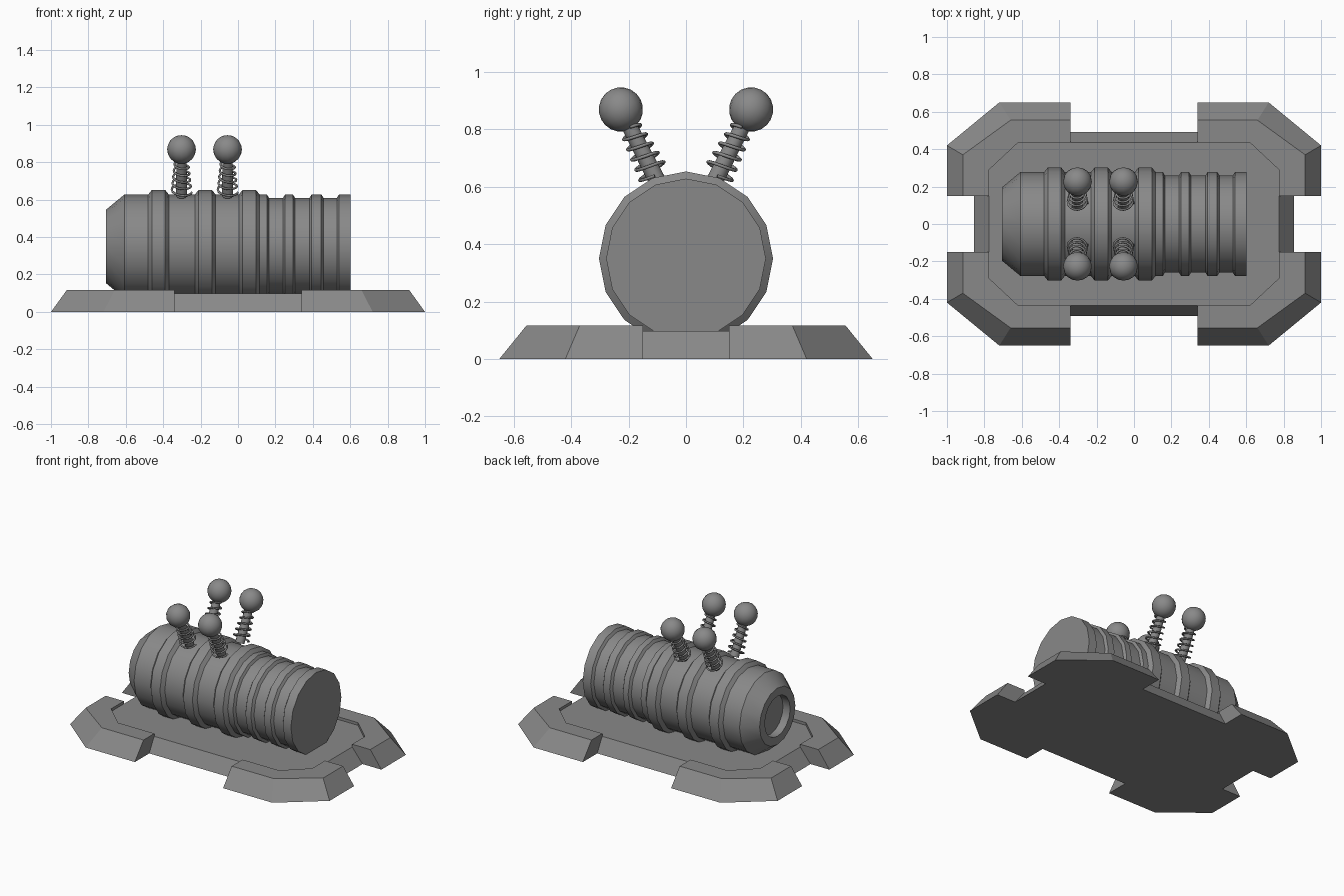
import bpy, bmesh, math
from mathutils import Vector, Matrix

cube = bpy.data.objects.get("Cube")
if cube:
    bpy.data.objects.remove(cube)

grey = bpy.data.materials.new("plain grey")
grey.use_nodes = True
COLOUR = (0.25, 0.25, 0.25, 1)
grey.diffuse_color = COLOUR
grey.node_tree.nodes["Principled BSDF"].inputs["Base Color"].default_value = COLOUR


def finish(name, bm, smooth=True):
    """Turn a bmesh into a linked grey object."""
    bmesh.ops.recalc_face_normals(bm, faces=bm.faces)
    mesh = bpy.data.meshes.new(name)
    bm.to_mesh(mesh)
    bm.free()
    mesh.materials.append(grey)
    obj = bpy.data.objects.new(name, mesh)
    bpy.context.collection.objects.link(obj)
    if smooth:
        bpy.ops.object.select_all(action='DESELECT')
        obj.select_set(True)
        bpy.context.view_layer.objects.active = obj
        bpy.ops.object.shade_smooth_by_angle(angle=math.radians(30))
    return obj


def loft(bm, rings, closed):
    """Bridge successive rings of points and cap the first and last."""
    rows = [[bm.verts.new(p) for p in ring] for ring in rings]
    n = len(rows[0])
    for a, b in zip(rows, rows[1:]):
        for i in range(n if closed else n - 1):
            j = (i + 1) % n
            bm.faces.new((a[i], a[j], b[j], b[i]))
    bm.faces.new(rows[0])
    bm.faces.new(rows[-1])


def octagon(hx, hy, cx, cy, z):
    """Rectangle with cut corners; cx, cy are where the cuts begin."""
    quarter = [(hx, cy), (cx, hy)]
    pts = quarter + [(-x, y) for x, y in reversed(quarter)]
    pts += [(-x, -y) for x, y in pts]
    return [(x, y, z) for x, y in pts]


# Base plate with sloping edges
bm = bmesh.new()
loft(bm, [octagon(0.855, 0.492, 0.66, 0.32, 0),
          octagon(0.775, 0.437, 0.62, 0.29, 0.098)], True)
finish("base_plate", bm, smooth=False)

# Raised corner blocks: a sloped section swept round one corner, then mirrored
TOP = 0.117
stations = [  # outer bottom, outer top, inner edge
    ((0.34, 0.65), (0.34, 0.555), (0.34, 0.435)),
    ((0.72, 0.65), (0.66, 0.555), (0.62, 0.435)),
    ((1.0, 0.42), (0.915, 0.37), (0.775, 0.29)),
    ((1.0, 0.15), (0.915, 0.15), (0.775, 0.15)),
]
bm = bmesh.new()
loft(bm, [[(*low, 0), (*high, TOP), (*inner, TOP), (*inner, 0)]
          for low, high, inner in stations], True)
corners = finish("corner_blocks", bm, smooth=False)
mirror = corners.modifiers.new("mirror", 'MIRROR')
mirror.use_axis = (True, True, False)
mirror.use_mirror_merge = False

# Barrel: ribbed profile turned about the x axis, with a socket in one end
CORE, BULGE, GROOVE = 0.278, 0.303, 0.26
profile = [(-0.65, 0), (-0.65, 0.14), (-0.705, 0.14), (-0.705, 0.197), (-0.607, CORE)]
for start in (-0.48, -0.23, 0.005):
    profile += [(start, CORE), (start + 0.02, BULGE),
                (start + 0.09, BULGE), (start + 0.11, CORE)]
profile += [(0.155, CORE), (0.165, GROOVE)]
for start, end in ((0.24, 0.305), (0.382, 0.457)):
    profile += [(start, GROOVE), (start + 0.012, CORE),
                (end - 0.012, CORE), (end, GROOVE)]
profile += [(0.528, GROOVE), (0.54, CORE), (0.602, CORE), (0.602, 0)]

bm = bmesh.new()
line = [bm.verts.new((x, r, 0)) for x, r in profile]
edges = [bm.edges.new(pair) for pair in zip(line, line[1:])]
bmesh.ops.spin(bm, geom=line + edges, cent=(0, 0, 0), axis=(1, 0, 0),
               angle=math.tau, steps=16, use_duplicate=False)
bmesh.ops.remove_doubles(bm, verts=bm.verts, dist=0.0005)
barrel = finish("barrel", bm)
barrel.location.z = 0.35


def place(obj, x, side):
    """Stand a part on the barrel, leaning outwards."""
    obj.location = (x, side * 0.10, 0.62)
    obj.rotation_euler.x = -side * math.radians(27)


# Four rods with coil springs and ball tips
TIP = 0.279
for x, pos in ((-0.302, "rear"), (-0.056, "fore")):
    for side, flank in ((1, "back"), (-1, "front")):
        tag = f"{pos}_{flank}"

        bm = bmesh.new()
        bmesh.ops.create_cone(bm, cap_ends=True, segments=16, radius1=0.03,
                              radius2=0.026, depth=TIP,
                              matrix=Matrix.Translation((0, 0, TIP / 2)))
        place(finish("rod_" + tag, bm), x, side)

        bm = bmesh.new()
        bmesh.ops.create_uvsphere(bm, u_segments=16, v_segments=10, radius=0.077,
                                  matrix=Matrix.Translation((0, 0, TIP)))
        place(finish("ball_" + tag, bm), x, side)

        curve = bpy.data.curves.new("spring_" + tag, 'CURVE')
        curve.dimensions = '3D'
        curve.bevel_depth = 0.006
        curve.bevel_resolution = 1
        curve.use_fill_caps = True
        curve.materials.append(grey)
        spline = curve.splines.new('POLY')
        turns, per_turn = 5, 16
        count = turns * per_turn
        spline.points.add(count)
        for i, point in enumerate(spline.points):
            t = i / count
            angle = math.tau * turns * t
            r = 0.054 - 0.018 * t
            point.co = (r * math.cos(angle), side * r * math.sin(angle),
                        0.02 + 0.19 * t, 1)
        spring = bpy.data.objects.new("spring_" + tag, curve)
        bpy.context.collection.objects.link(spring)
        place(spring, x, side)
